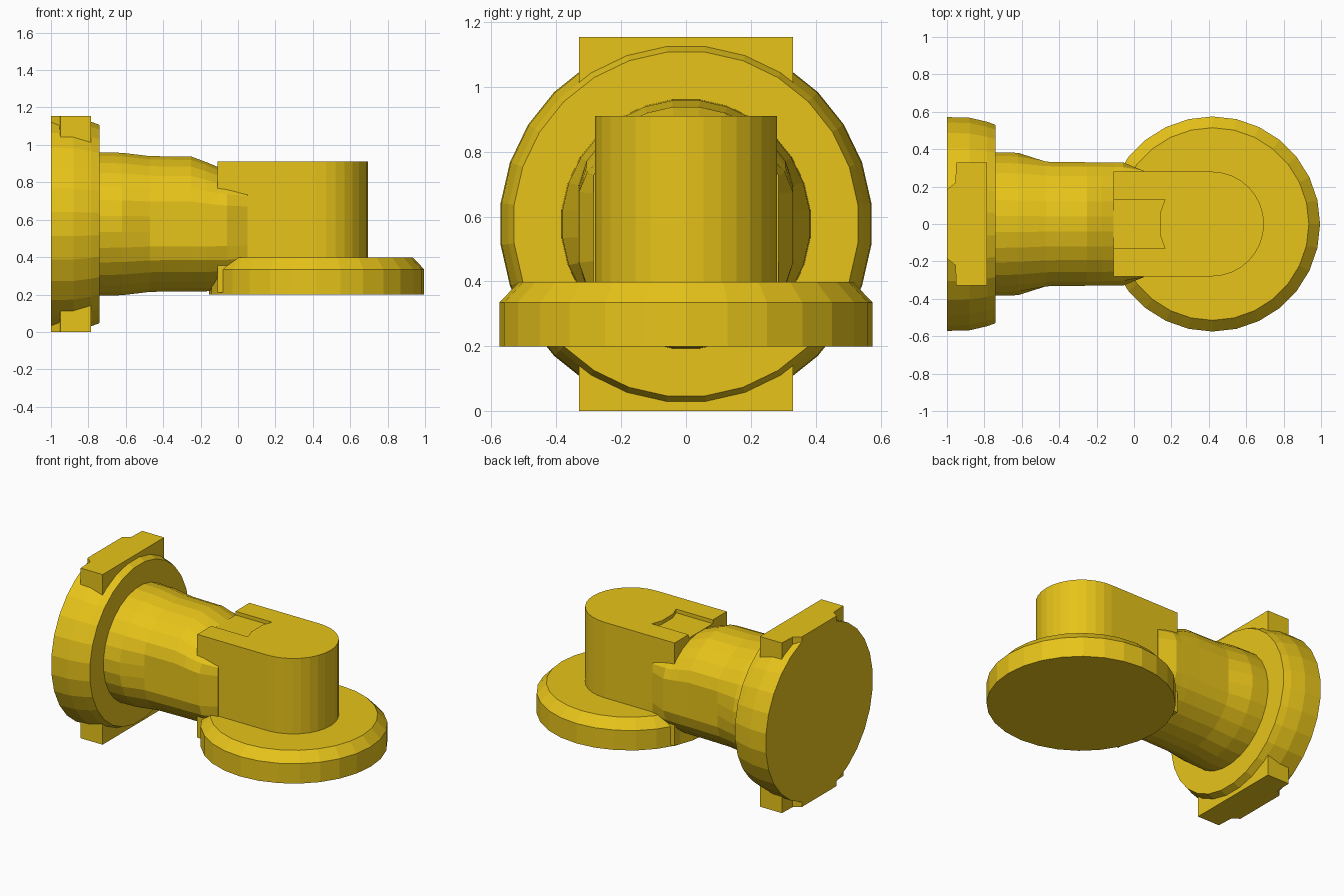
import bpy, bmesh
from math import sin, cos, pi

if "Cube" in bpy.data.objects:
    bpy.data.objects.remove(bpy.data.objects["Cube"])

mat = bpy.data.materials.new("yellow")
mat.diffuse_color = (0.8, 0.55, 0.01, 1)
mat.use_nodes = True
mat.node_tree.nodes["Principled BSDF"].inputs["Base Color"].default_value = mat.diffuse_color
ZC = 0.577   # height of the horizontal pipe axis
DX = 0.42    # x of the vertical disc axis


def loft(name, rings):
    """Skin a list of matching rings and cap both ends."""
    bm = bmesh.new()
    vs = [[bm.verts.new(p) for p in ring] for ring in rings]
    n = len(vs[0])
    for a, b in zip(vs, vs[1:]):
        for i in range(n):
            j = (i + 1) % n
            bm.faces.new((a[i], a[j], b[j], b[i]))
    bm.faces.new(vs[0][::-1])
    bm.faces.new(vs[-1])
    bmesh.ops.recalc_face_normals(bm, faces=bm.faces)
    me = bpy.data.meshes.new(name)
    bm.to_mesh(me)
    bm.free()
    me.materials.append(mat)
    ob = bpy.data.objects.new(name, me)
    bpy.context.collection.objects.link(ob)
    return ob


def ring_x(x, r, top=None, flat=9, n=28):
    """Ring around the x axis; optional lowered top and flattened sides."""
    up = r if top is None else top - ZC
    pts = []
    for i in range(n):
        a = 2 * pi * (i + 0.5) / n
        y = max(-flat, min(flat, r * cos(a)))
        z = sin(a) * (up if sin(a) > 0 else r)
        pts.append((x, y, ZC + z))
    return pts


def ring_z(z, r, n=28):
    return [(DX + r * cos(2 * pi * i / n), r * sin(2 * pi * i / n), z) for i in range(n)]


def prism(name, outline, z0, z1):
    return loft(name, [[(x, y, z) for x, y in outline] for z in (z0, z1)])


# Large end flange with chamfered inner rim
loft("end_flange", [ring_x(-1, 0.575), ring_x(-0.88, 0.572),
                    ring_x(-0.785, 0.55), ring_x(-0.74, 0.533)])

# Lugs above and below the flange, one bar right through
half = [(-0.785, 0.33), (-0.95, 0.33), (-0.955, 0.22), (-1, 0.185)]
prism("flange_lugs", half + [(x, -y) for x, y in half[::-1]], 0, 2 * ZC)

# Pipe neck, flattened at the sides and dipping towards the body
loft("pipe_neck", [ring_x(-0.8, 0.387), ring_x(-0.62, 0.383),
                   ring_x(-0.47, 0.365, flat=0.333), ring_x(-0.25, 0.362, 0.94, 0.33),
                   ring_x(-0.17, 0.362, 0.91, 0.33), ring_x(-0.11, 0.36, 0.885, 0.33),
                   ring_x(-0.06, 0.36, 0.875, 0.33), ring_x(0.05, 0.345, 0.86, 0.285)])

# Upright body with rounded front
arc = [(0.415 + 0.28 * cos(a), 0.28 * sin(a))
       for a in (pi * (i / 16 - 0.5) for i in range(17))]
body = prism("rounded_body", [(-0.11, -0.28)] + arc + [(-0.11, 0.28)], 0.21, 0.91)

# Shallow notch in the top of the body
notch = prism("notch_cutter", [(-0.2, -0.13), (0.165, -0.13), (0.14, -0.06),
                               (0.14, 0.06), (0.165, 0.13), (-0.2, 0.13)], 0.885, 1.0)
notch.hide_render = True
mod = body.modifiers.new("notch", "BOOLEAN")
mod.operation = "DIFFERENCE"
mod.solver = "EXACT"
mod.object = notch
bpy.context.view_layer.objects.active = body
bpy.ops.object.modifier_apply(modifier=mod.name)
bpy.data.objects.remove(notch)

# Round base disc with chamfered top rim
loft("base_disc", [ring_z(0.2, 0.575), ring_z(0.335, 0.575), ring_z(0.398, 0.515)])
